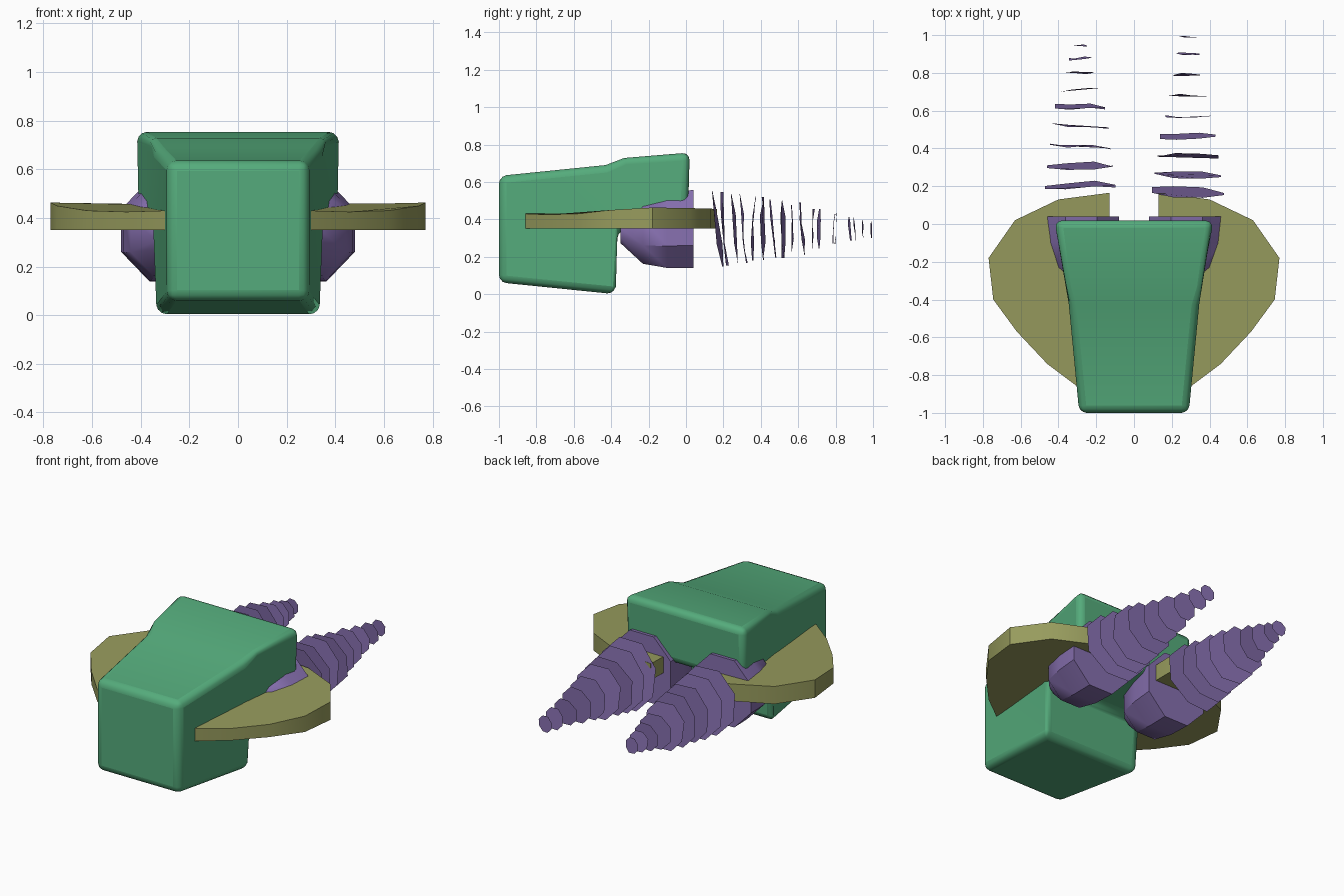
import bpy, bmesh, math, random

if "Cube" in bpy.data.objects:
    bpy.data.objects.remove(bpy.data.objects["Cube"])

random.seed(4)


def material(name, rgb):
    m = bpy.data.materials.new(name)
    m.diffuse_color = (*rgb, 1)
    m.use_nodes = True
    m.node_tree.nodes["Principled BSDF"].inputs["Base Color"].default_value = m.diffuse_color
    return m


GREEN = material("green", (0.09, 0.41, 0.2))
OLIVE = material("olive", (0.31, 0.33, 0.11))
PURPLE = material("purple", (0.24, 0.16, 0.43))


def make(name, verts, faces, mat, angle=None):
    me = bpy.data.meshes.new(name)
    me.from_pydata(verts, [], faces)
    bm = bmesh.new()
    bm.from_mesh(me)
    bmesh.ops.recalc_face_normals(bm, faces=bm.faces)
    bm.to_mesh(me)
    bm.free()
    ob = bpy.data.objects.new(name, me)
    bpy.context.collection.objects.link(ob)
    me.materials.append(mat)
    if angle:
        bpy.ops.object.select_all(action='DESELECT')
        ob.select_set(True)
        bpy.context.view_layer.objects.active = ob
        bpy.ops.object.shade_smooth_by_angle(angle=math.radians(angle))
    return ob


def ring(cx, y, cz, rx, rz, n=8):
    return [(cx + rx * math.cos((i + 0.5) * math.tau / n), y,
             cz + rz * math.sin((i + 0.5) * math.tau / n)) for i in range(n)]


# Body: side profile (y, z) with a half width at each corner
prof = [(-1, 0.063, 0.29), (-0.38, 0, 0.335), (-0.365, 0.34, 0.35), (0.01, 0.41, 0.415),
        (0.02, 0.757, 0.42), (-0.33, 0.728, 0.375), (-0.43, 0.69, 0.345), (-1, 0.632, 0.29)]
n = len(prof)
verts = [(s * w, y, z) for s in (-1, 1) for y, z, w in prof]
faces = [(i, (i + 1) % n, (i + 1) % n + n, i + n) for i in range(n)]
for o in (0, n):
    faces += [[o + i for i in (0, 1, 2, 6, 7)], [o + i for i in (2, 3, 4, 5, 6)]]
body = make("body", verts, faces, GREEN, 50)
bev = body.modifiers.new("bevel", 'BEVEL')
bev.width = 0.04
bev.segments = 3
bev.limit_method = 'ANGLE'
bev.angle_limit = math.radians(35)

# Wing outline (x, y, top z); flat underside
wing = [(0.3, -0.86, 0.43), (0.46, -0.74, 0.425), (0.62, -0.57, 0.43), (0.745, -0.4, 0.45),
        (0.77, -0.18, 0.463), (0.63, 0.02, 0.46), (0.4, 0.13, 0.457), (0.13, 0.165, 0.455),
        (0.13, 0.0, 0.45)]

# Exhaust discs: (y, radius) per side
trail = {
    1: [(0.17, 0.195), (0.26, 0.18), (0.36, 0.165), (0.46, 0.15), (0.57, 0.122),
        (0.68, 0.102), (0.79, 0.077), (0.9, 0.062), (0.99, 0.047)],
    -1: [(0.205, 0.19), (0.31, 0.178), (0.41, 0.163), (0.52, 0.152), (0.62, 0.135),
         (0.71, 0.102), (0.8, 0.08), (0.875, 0.06), (0.945, 0.045)],
}

for s, side in ((1, "right"), (-1, "left")):
    # Side wing
    k = len(wing)
    v = [(s * x, y, z) for x, y, z in wing] + [(s * x, y, 0.35) for x, y, z in wing]
    f = [tuple(range(k)), tuple(range(2 * k - 1, k - 1, -1))]
    f += [(i, (i + 1) % k, (i + 1) % k + k, i + k) for i in range(k)]
    make("wing_" + side, v, f, OLIVE, 40)

    # Engine pod: octagonal rings tapering to the front
    v, f = [], []
    for y, r, cz in ((0.04, 0.218, 0.348), (-0.1, 0.208, 0.34), (-0.23, 0.175, 0.33),
                     (-0.35, 0.06, 0.33)):
        v += ring(s * 0.28, y, cz, r, r * 1.04)
    for j in range(3):
        f += [(j * 8 + i, j * 8 + (i + 1) % 8, j * 8 + 8 + (i + 1) % 8, j * 8 + 8 + i)
              for i in range(8)]
    f += [tuple(range(8)), tuple(range(24, 32))]
    make("engine_pod_" + side, v, f, PURPLE, 40)

    # Exhaust trail: thin, slightly tilted and warped octagonal sheets
    v, f = [], []
    for y, r in trail[s]:
        tilt, lean = random.uniform(-0.06, 0.06), random.uniform(-0.12, 0.12)
        cx = s * 0.285
        base = len(v)
        for x, _, z in ring(cx, y, 0.35, r * 1.06, r * 1.12):
            warp = random.uniform(-0.07, 0.07) * r
            v.append((x, min(1, y + tilt * (x - cx) + lean * (z - 0.35) + warp), z))
        f.append(tuple(range(base, base + 8)))
    make("exhaust_trail_" + side, v, f, PURPLE)
